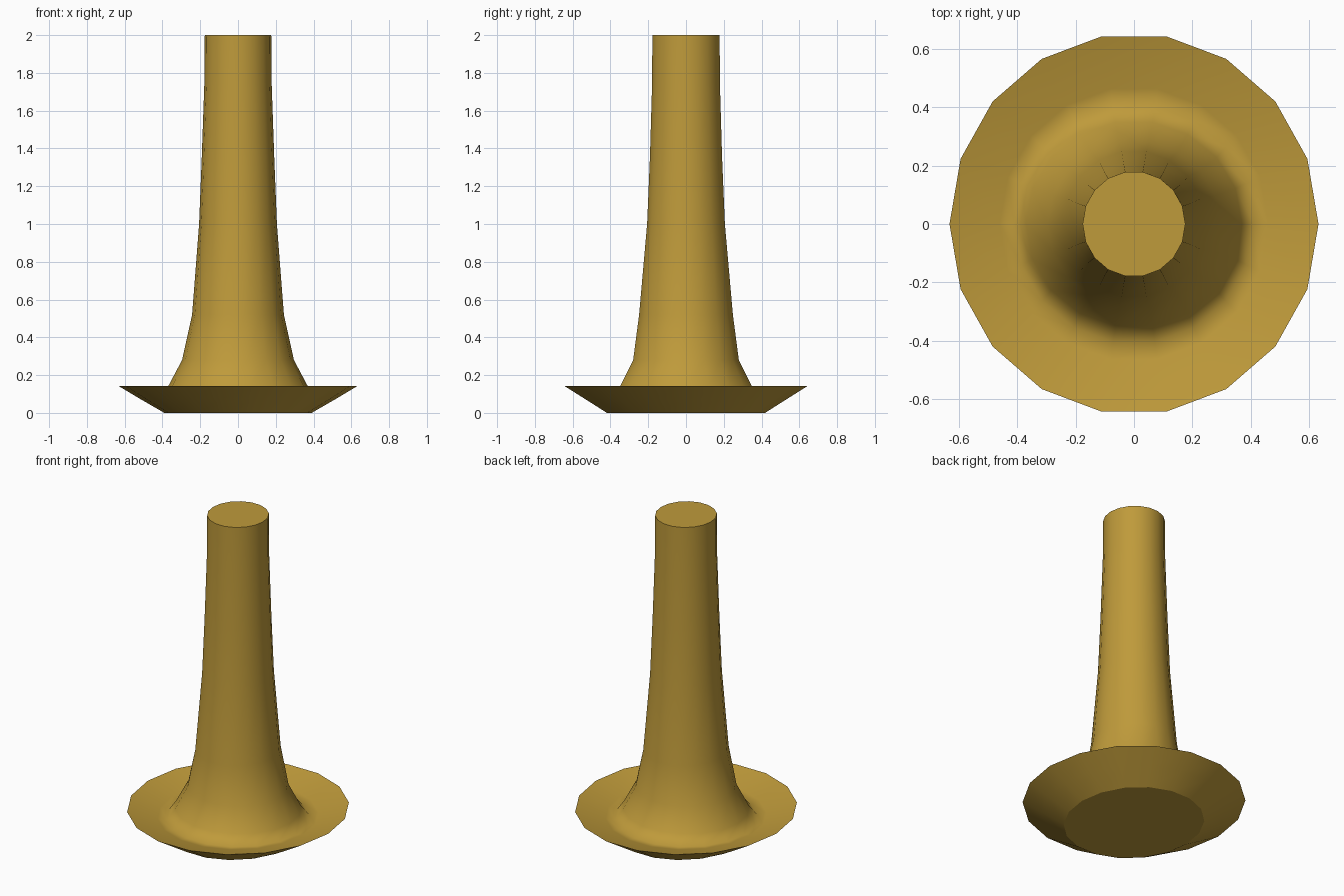
import bpy, bmesh, math

if "Cube" in bpy.data.objects:
    bpy.data.objects.remove(bpy.data.objects["Cube"])

gold = bpy.data.materials.new("gold")
gold.diffuse_color = (0.52, 0.325, 0.043, 1)
gold.use_nodes = True
gold.node_tree.nodes["Principled BSDF"].inputs["Base Color"].default_value = gold.diffuse_color

SIDES = 18

# Profile from underside to top: (radius x, radius y, height, sharp ring)
PROFILE = [
    (0.39, 0.425, 0.0, True),      # flat foot
    (0.52, 0.545, 0.075, False),   # bowl underside
    (0.632, 0.653, 0.142, True),   # rim
    (0.46, 0.47, 0.09, False),     # dish inside
    (0.41, 0.41, 0.08, False),     # groove
    (0.37, 0.354, 0.14, False),    # flare of the stem
    (0.296, 0.284, 0.28, False),
    (0.243, 0.252, 0.52, False),
    (0.206, 0.209, 1.0, False),
    (0.192, 0.194, 1.35, False),
    (0.178, 0.182, 1.75, False),
    (0.176, 0.181, 2.0, True),     # stem top
]


def lathe(name, profile, mat):
    bm = bmesh.new()
    rings = []
    for rx, ry, z, _ in profile:
        rings.append([bm.verts.new((rx * math.cos(a), ry * math.sin(a), z))
                      for a in (2 * math.pi * i / SIDES for i in range(SIDES))])
    for lo, hi in zip(rings, rings[1:]):
        for i in range(SIDES):
            j = (i + 1) % SIDES
            bm.faces.new((lo[i], lo[j], hi[j], hi[i])).smooth = True
    bm.faces.new(rings[0][::-1])
    bm.faces.new(rings[-1])
    # keep the foot, rim and top edges crisp
    for ring, row in zip(rings, profile):
        if row[3]:
            for i in range(SIDES):
                bm.edges.get((ring[i], ring[(i + 1) % SIDES])).smooth = False
    mesh = bpy.data.meshes.new(name)
    bm.to_mesh(mesh)
    bm.free()
    mesh.materials.append(mat)
    ob = bpy.data.objects.new(name, mesh)
    bpy.context.collection.objects.link(ob)
    return ob


# Flared stem on a shallow dish
lathe("stem_and_dish", PROFILE, gold)
